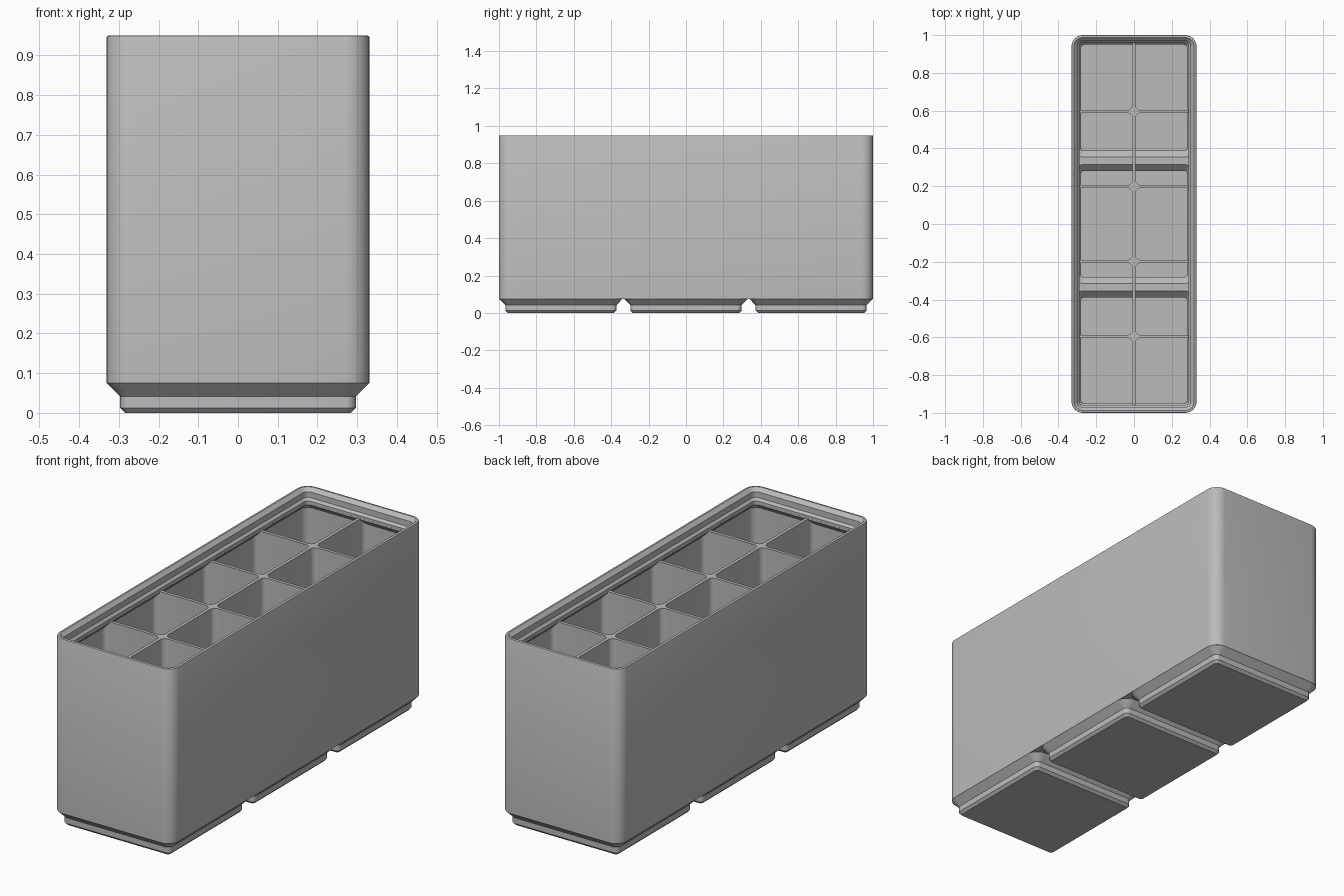
import bpy, bmesh
from math import sin, cos, pi

if "Cube" in bpy.data.objects:
    bpy.data.objects.remove(bpy.data.objects["Cube"], do_unlink=True)

HX, HY = 0.3307, 1.0      # outer half sizes
PITCH = 0.669             # spacing of the feet
RIM = 0.95
DIVIDER_TOP = 0.88
WALL, DIVIDER = 0.016, 0.016


def rounded_ring(bm, cx, cy, hx, hy, r, z, seg=8):
    """One rounded rectangle of vertices."""
    ring = []
    for k, (sx, sy) in enumerate([(1, 1), (-1, 1), (-1, -1), (1, -1)]):
        for i in range(seg + 1):
            a = (k + i / seg) * pi / 2
            ring.append(bm.verts.new((cx + sx * (hx - r) + r * cos(a),
                                      cy + sy * (hy - r) + r * sin(a), z)))
    return ring


def loft(bm, sections, hx, hy, cx=0, cy=0):
    """Closed solid through (inset, corner radius, height) sections."""
    rings = [rounded_ring(bm, cx, cy, hx - d, hy - d, r, z) for d, r, z in sections]
    for a, b in zip(rings, rings[1:]):
        n = len(a)
        for i in range(n):
            bm.faces.new((a[i], a[(i + 1) % n], b[(i + 1) % n], b[i]))
    bm.faces.new(rings[0][::-1])
    bm.faces.new(rings[-1])


def solid(name, sections, hx, hy, centres=((0, 0),)):
    bm = bmesh.new()
    for cx, cy in centres:
        loft(bm, sections, hx, hy, cx, cy)
    bmesh.ops.recalc_face_normals(bm, faces=bm.faces)
    mesh = bpy.data.meshes.new(name)
    bm.to_mesh(mesh)
    bm.free()
    ob = bpy.data.objects.new(name, mesh)
    bpy.context.collection.objects.link(ob)
    return ob


def combine(target, tool, operation):
    """Apply a boolean and drop the tool."""
    mod = target.modifiers.new(operation, 'BOOLEAN')
    mod.operation, mod.object, mod.solver = operation, tool, 'EXACT'
    bpy.context.view_layer.objects.active = target
    bpy.ops.object.modifier_apply(modifier=mod.name)
    bpy.data.objects.remove(tool, do_unlink=True)


foot_centres = [(0, i * PITCH) for i in (-1, 0, 1)]

# Outer body with a softly rounded rim
body = solid("storage_bin", [(0, 0.06, 0.0757), (0, 0.06, RIM - 0.005),
                             (0.0015, 0.0585, RIM - 0.0015), (0.005, 0.055, RIM)], HX, HY)

# Three stepped feet
feet = solid("feet", [(0.0467, 0.013, 0), (0.0342, 0.0255, 0.0128), (0.0342, 0.0255, 0.0414),
                      (0.0002, 0.0595, 0.0756), (0.03, 0.03, 0.08)], HX, HX, foot_centres)
combine(body, feet, 'UNION')

# Inner space: straight walls, undercut of the lip, hollow feet
cavity = solid("cavity", [(WALL, 0.045, 0.085), (WALL, 0.045, 0.847),
                          (0.0415, 0.02, 0.873), (0.0415, 0.02, 0.9)], HX, HY)
hollows = solid("foot_hollows", [(0.0507, 0.012, 0.019), (0.0507, 0.012, 0.05),
                                 (0.0162, 0.043, 0.0845), (0.03, 0.03, 0.1)],
                HX, HX, foot_centres)
combine(cavity, hollows, 'UNION')

# Ten compartments, two by five, leaving thin dividers between them
cell_x = (HX - WALL - DIVIDER / 2) / 2
cell_y = (2 * (HY - WALL) - 4 * DIVIDER) / 10
cells = solid("compartments", [(0, 0.028, 0), (0, 0.028, DIVIDER_TOP + 0.003)], cell_x, cell_y,
              [(sx * (cell_x + DIVIDER / 2), j * (2 * cell_y + DIVIDER))
               for sx in (-1, 1) for j in range(-2, 3)])
combine(cavity, cells, 'INTERSECT')
combine(body, cavity, 'DIFFERENCE')

# Stepped stacking lip above the dividers
lip = solid("lip_opening", [(0.0412, 0.02, DIVIDER_TOP), (0.0412, 0.02, 0.8925),
                            (0.0303, 0.03, 0.9036), (0.0303, 0.03, 0.9323),
                            (0.0126, 0.0475, RIM), (0.0126, 0.0475, RIM + 0.05)], HX, HY)
combine(body, lip, 'DIFFERENCE')

# Plain grey finish
grey = bpy.data.materials.new("plain_grey")
grey.use_nodes = True
colour = (0.5, 0.5, 0.5, 1)
grey.diffuse_color = colour
grey.node_tree.nodes["Principled BSDF"].inputs["Base Color"].default_value = colour
body.data.materials.clear()
body.data.materials.append(grey)
for face in body.data.polygons:
    face.material_index = 0

bpy.ops.object.select_all(action='DESELECT')
body.select_set(True)
bpy.context.view_layer.objects.active = body
bpy.ops.object.shade_smooth_by_angle(angle=pi / 6)
